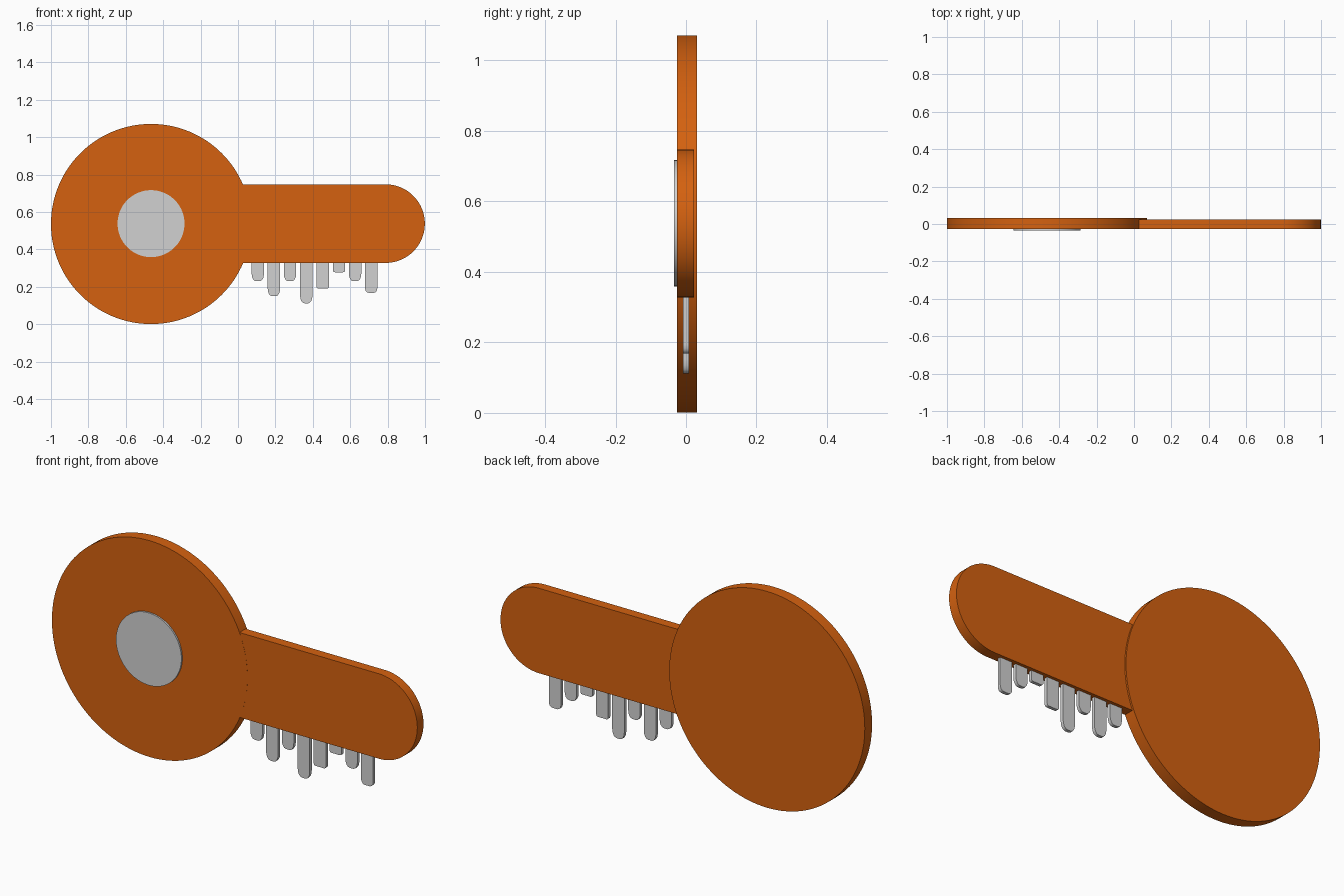
import bpy, bmesh, math

if "Cube" in bpy.data.objects:
    bpy.data.objects.remove(bpy.data.objects["Cube"])


def material(name, rgb):
    m = bpy.data.materials.new(name)
    m.diffuse_color = (*rgb, 1.0)
    m.use_nodes = True
    m.node_tree.nodes["Principled BSDF"].inputs["Base Color"].default_value = m.diffuse_color
    return m


orange = material("orange", (0.66, 0.12, 0.005))
silver = material("light grey", (0.64, 0.64, 0.64))


def arc(cx, cz, r, a0, a1, n):
    """Points on an arc in the xz plane, angles in degrees."""
    return [(cx + r * math.cos(math.radians(a0 + (a1 - a0) * i / n)),
             cz + r * math.sin(math.radians(a0 + (a1 - a0) * i / n)))
            for i in range(n + 1)]


def plate(name, outline, y0, y1, mat):
    """Extrude an xz outline from y0 to y1."""
    bm = bmesh.new()
    face = bm.faces.new([bm.verts.new((x, y0, z)) for x, z in outline])
    res = bmesh.ops.extrude_face_region(bm, geom=[face])
    moved = [g for g in res["geom"] if isinstance(g, bmesh.types.BMVert)]
    bmesh.ops.translate(bm, verts=moved, vec=(0, y1 - y0, 0))
    bmesh.ops.recalc_face_normals(bm, faces=bm.faces)
    me = bpy.data.meshes.new(name)
    bm.to_mesh(me)
    bm.free()
    me.materials.append(mat)
    ob = bpy.data.objects.new(name, me)
    bpy.context.collection.objects.link(ob)
    bpy.ops.object.select_all(action='DESELECT')
    ob.select_set(True)
    bpy.context.view_layer.objects.active = ob
    bpy.ops.object.shade_smooth_by_angle(angle=math.radians(30))
    return ob


# Round handle and the raised disc on its front
plate("handle", arc(-0.465, 0.536, 0.535, 0, 360, 128)[:-1], -0.026, 0.031, orange)
plate("centre_disc", arc(-0.465, 0.538, 0.179, 0, 360, 96)[:-1], -0.034, -0.01, silver)

# Blade with a round end
blade = [(-0.05, 0.328)] + arc(0.789, 0.538, 0.21, -90, 90, 40) + [(-0.05, 0.748)]
plate("blade", blade, -0.0255, 0.023, orange)

# Teeth: centre x, bottom z, tip height, tip half width
teeth = [
    (0.106, 0.230, 0.040, 0.010), (0.192, 0.150, 0.040, 0.010),
    (0.278, 0.230, 0.040, 0.010), (0.365, 0.112, 0.040, 0.010),
    (0.453, 0.190, 0.010, 0.022), (0.540, 0.278, 0.010, 0.022),
    (0.626, 0.230, 0.040, 0.010), (0.712, 0.168, 0.026, 0.014),
]
half = 0.033
for i, (cx, z, h, tip) in enumerate(teeth):
    # Right side of the tooth from top to tip, then mirrored
    side = [(half, 0.40), (half, z + h)]
    side += [(tip + (half - tip) * math.cos(math.radians(a)),
              z + h - h * math.sin(math.radians(a))) for a in (25, 45, 65, 90)]
    outline = [(cx + x, zz) for x, zz in side] + [(cx - x, zz) for x, zz in reversed(side)]
    plate(f"tooth_{i + 1}", outline, -0.008, 0.008, silver)
